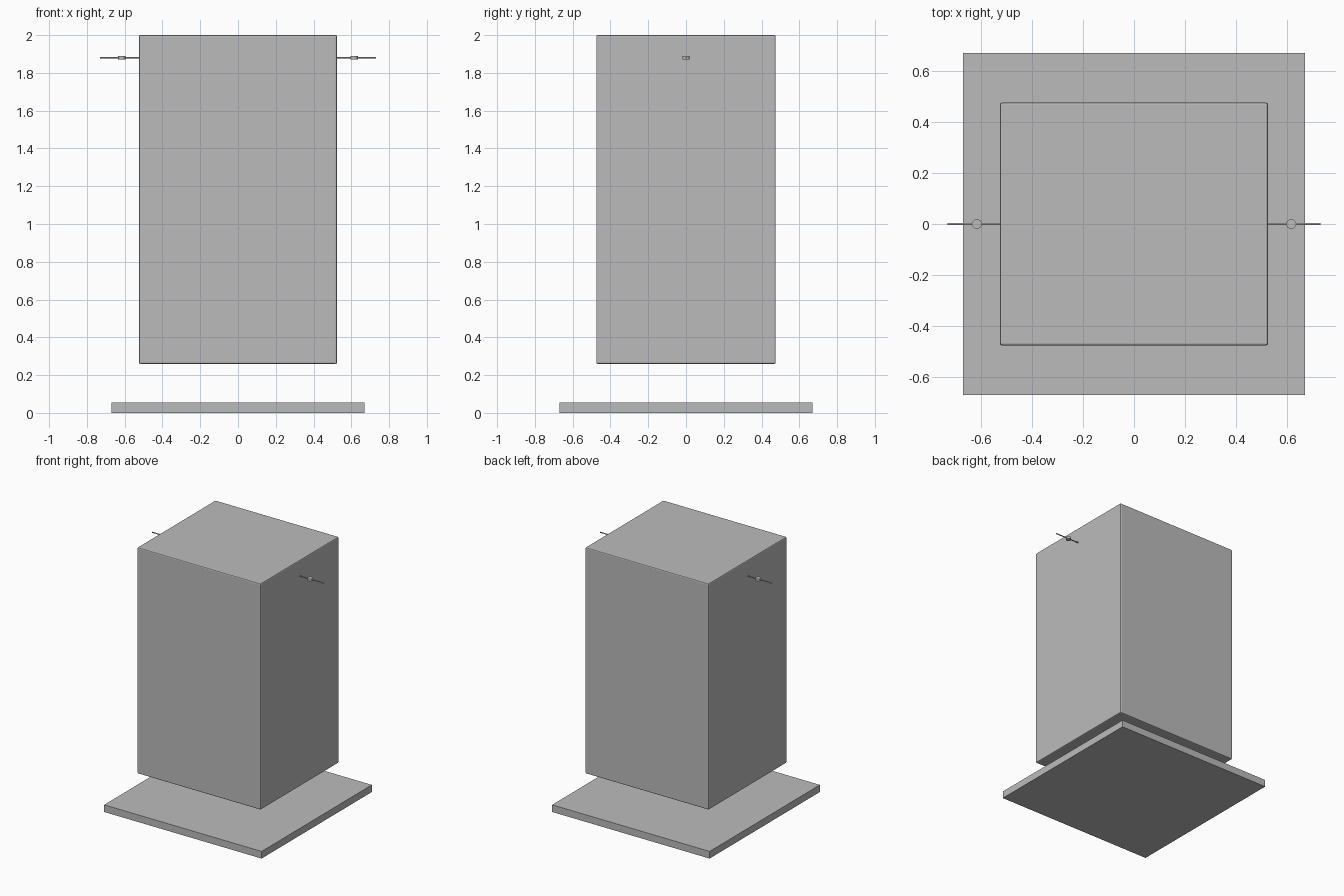
import bpy
import math

if "Cube" in bpy.data.objects:
    bpy.data.objects.remove(bpy.data.objects["Cube"])

grey = bpy.data.materials.new("plain grey")
grey.diffuse_color = (0.5, 0.5, 0.5, 1)
grey.use_nodes = True
grey.node_tree.nodes["Principled BSDF"].inputs["Base Color"].default_value = grey.diffuse_color


def finish(name, bevel=0.0, segments=2):
    ob = bpy.context.object
    ob.name = name
    ob.data.materials.append(grey)
    bpy.ops.object.transform_apply(location=False, rotation=True, scale=True)
    if bevel:
        mod = ob.modifiers.new("soft edges", 'BEVEL')
        mod.width = bevel
        mod.segments = segments
    return ob


def box(name, size, z_low, bevel=0.0):
    bpy.ops.mesh.primitive_cube_add(size=1, location=(0, 0, z_low + size[2] / 2))
    bpy.context.object.scale = size
    return finish(name, bevel)


def cylinder(name, radius, depth, location, rotation=(0, 0, 0), sides=16):
    bpy.ops.mesh.primitive_cylinder_add(vertices=sides, radius=radius, depth=depth,
                                        location=location, rotation=rotation)
    ob = finish(name)
    bpy.ops.object.shade_smooth_by_angle(angle=math.radians(40))
    return ob


# Flat base plate and the tall block floating above it
box("base_plate", (1.34, 1.34, 0.055), 0.0)
box("main_block", (1.05, 0.95, 1.74), 0.26, bevel=0.008)

# Thin side pins, each with a small disc
for side, label in ((-1, "left"), (1, "right")):
    cylinder(label + "_pin", 0.004, 0.21, (side * 0.625, 0, 1.88),
             (0, math.pi / 2, 0), sides=12)
    cylinder(label + "_disc", 0.019, 0.018, (side * 0.615, 0, 1.88), sides=24)
